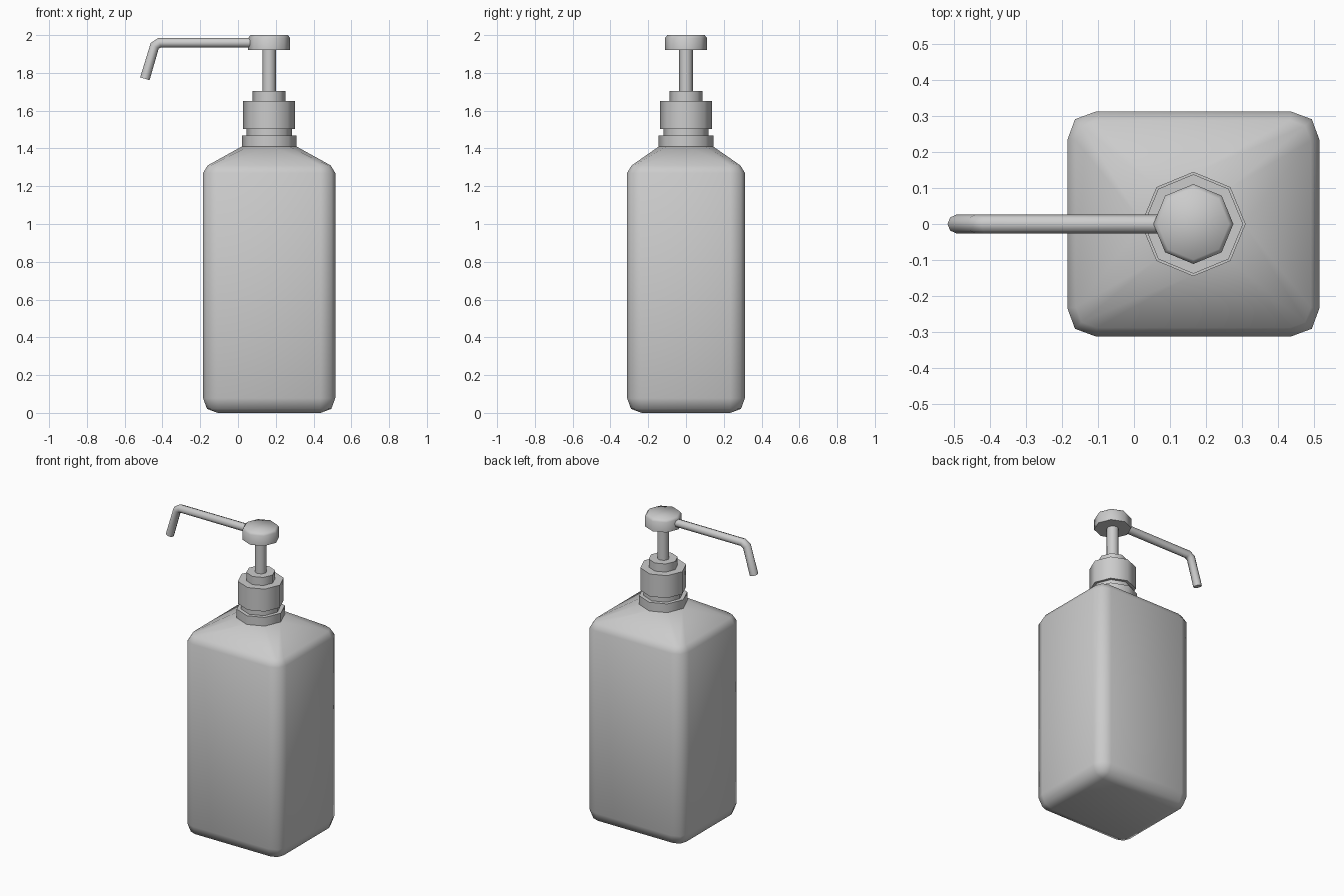
import bpy, bmesh, math
from mathutils import Vector

if "Cube" in bpy.data.objects:
    bpy.data.objects.remove(bpy.data.objects["Cube"])

CX = 0.165  # bottle axis


def loft(name, rings, angle=60):
    """Skin equal-length closed rings, cap both ends, merge collapsed points."""
    bm = bmesh.new()
    vs = [[bm.verts.new(p) for p in ring] for ring in rings]
    n = len(rings[0])
    for a, b in zip(vs, vs[1:]):
        for i in range(n):
            j = (i + 1) % n
            bm.faces.new((a[i], a[j], b[j], b[i]))
    bm.faces.new(vs[0])
    bm.faces.new(vs[-1])
    bmesh.ops.remove_doubles(bm, verts=bm.verts, dist=0.0005)
    bmesh.ops.recalc_face_normals(bm, faces=bm.faces)
    mesh = bpy.data.meshes.new(name)
    bm.to_mesh(mesh)
    bm.free()
    ob = bpy.data.objects.new(name, mesh)
    bpy.context.collection.objects.link(ob)
    bpy.ops.object.select_all(action='DESELECT')
    bpy.context.view_layer.objects.active = ob
    ob.select_set(True)
    bpy.ops.object.shade_smooth_by_angle(angle=math.radians(angle))
    return ob


def rounded_rect(z, inset, r):
    """Twelve points: three per rounded corner."""
    hx, hy = 0.35 - inset, 0.312 - inset
    k = 0.27 * r
    pts = []
    for sx, sy in ((1, 1), (-1, 1), (-1, -1), (1, -1)):
        c = [(hx, hy - r), (hx - k, hy - k), (hx - r, hy)]
        if sx * sy < 0:
            c.reverse()
        pts += [Vector((CX + sx * x, sy * y, z)) for x, y in c]
    return pts


def octagon(z, r, steps=range(8)):
    return [Vector((CX + r * math.cos(s * math.pi / 4),
                    r * math.sin(s * math.pi / 4), z)) for s in steps]


def turned(name, profile):
    return loft(name, [octagon(z, r) for r, z in profile])


# Body: rounded box whose shoulder blends into the octagonal neck
neck_steps = (0, 1, 2, 2, 3, 4, 4, 5, 6, 6, 7, 8)
loft("bottle_body", [
    rounded_rect(0.0, 0.078, 0.0),
    rounded_rect(0.021, 0.021, 0.057),
    rounded_rect(0.078, 0, 0.078),
    rounded_rect(1.27, 0, 0.078),
    rounded_rect(1.31, 0.024, 0.057),
    octagon(1.413, 0.14, neck_steps),
])

# Neck and pump parts
turned("neck_ring", [(0.145, 1.41), (0.145, 1.468)])
turned("neck", [(0.12, 1.46), (0.12, 1.51)])
turned("cap", [(0.138, 1.503), (0.138, 1.65)])
turned("cap_collar", [(0.087, 1.645), (0.087, 1.703)])
turned("pump_stem", [(0.036, 1.70), (0.036, 1.93)])
turned("pump_head", [(0.111, 1.92), (0.111, 1.985), (0.099, 2.0)])

# Nozzle: eight-sided tube swept along a bent path
path = [Vector(p) for p in ((0.12, 0, 1.96), (-0.415, 0, 1.96),
                            (-0.441, 0, 1.943), (-0.493, 0, 1.769))]
rings = []
for i, p in enumerate(path):
    d_in = (p - path[max(i - 1, 0)]).normalized()
    d_out = (path[min(i + 1, len(path) - 1)] - p).normalized()
    t = (d_in + d_out).normalized()
    side = Vector((0, 1, 0))
    up = t.cross(side)
    rings.append([p + 0.026 * (math.cos(a) * side + math.sin(a) * up)
                  for a in (k * math.pi / 4 for k in range(8))])
loft("nozzle", rings)
